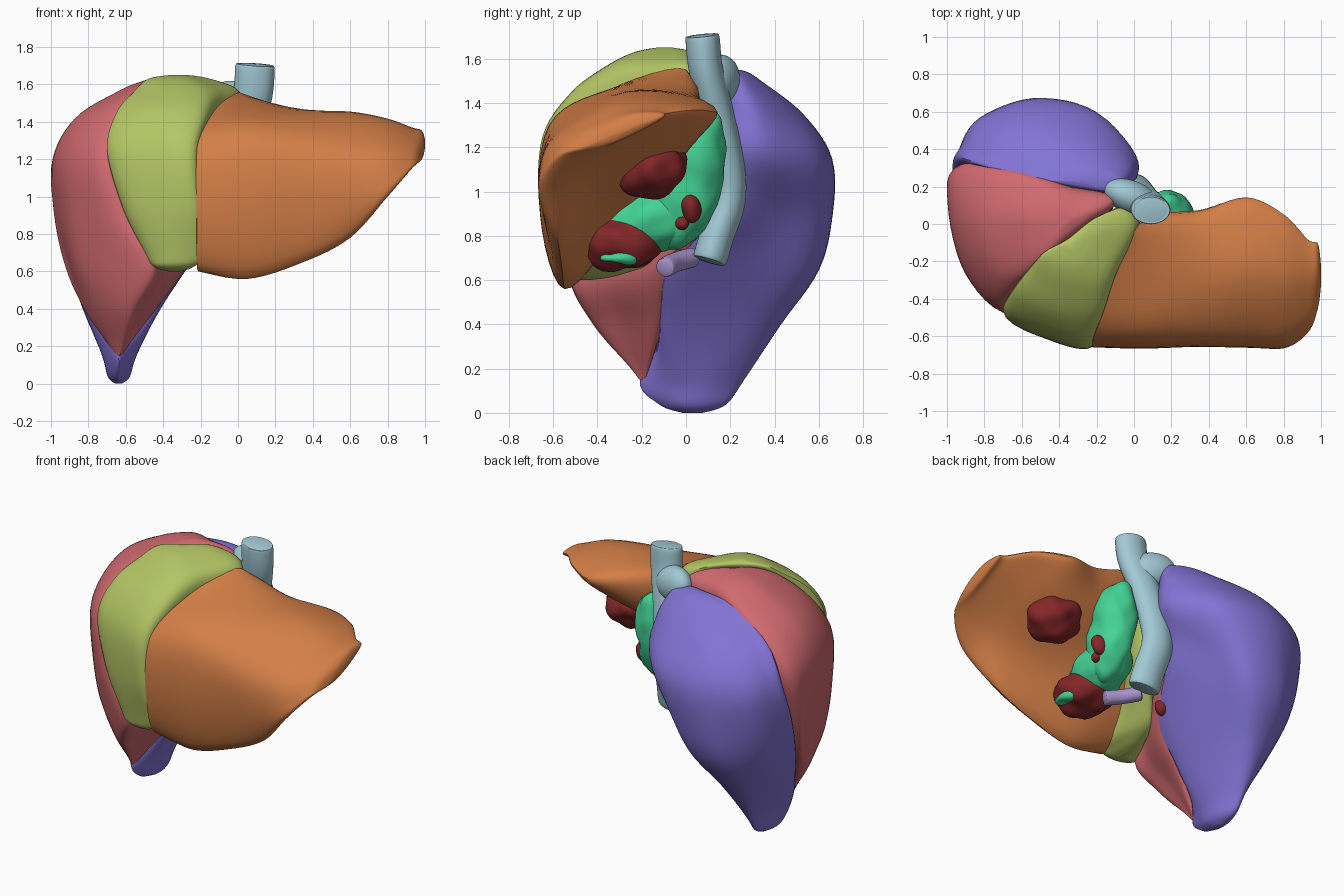
import bpy, bmesh, math
from mathutils import Vector, Euler, noise

cube = bpy.data.objects.get("Cube")
if cube:
    bpy.data.objects.remove(cube, do_unlink=True)


def material(name, r, g, b):
    """Flat material from display colour, stored as linear values."""
    lin = [((c / 255 + 0.055) / 1.055) ** 2.4 for c in (r, g, b)] + [1]
    mat = bpy.data.materials.new(name)
    mat.use_nodes = True
    mat.diffuse_color = lin
    mat.node_tree.nodes["Principled BSDF"].inputs["Base Color"].default_value = lin
    return mat


PURPLE = material("purple", 130, 115, 212)
PINK = material("rose", 208, 106, 111)
OLIVE = material("olive", 180, 197, 101)
ORANGE = material("orange", 212, 127, 71)
BLUE = material("pale_blue", 162, 201, 213)
GREEN = material("green", 67, 212, 149)
RED = material("dark_red", 132, 38, 41)
VIOLET = material("pale_violet", 168, 148, 205)


def finish(name, bm, mat):
    bmesh.ops.recalc_face_normals(bm, faces=bm.faces)
    me = bpy.data.meshes.new(name)
    bm.to_mesh(me)
    bm.free()
    me.materials.append(mat)
    me.shade_smooth()
    me.set_sharp_from_angle(angle=math.radians(40))
    obj = bpy.data.objects.new(name, me)
    bpy.context.collection.objects.link(obj)


def spline(pts, closed, steps=6):
    """Smooth curve through the points."""
    n = len(pts)
    pick = (lambda i: pts[i % n]) if closed else (lambda i: pts[max(0, min(n - 1, i))])
    out = []
    for i in range(n if closed else n - 1):
        a, b, c, d = (pick(i + k) for k in (-1, 0, 1, 2))
        for s in range(steps):
            t = s / steps
            out.append(0.5 * (2 * b + (c - a) * t + (2 * a - 5 * b + 4 * c - d) * t * t
                              + (3 * b - a - 3 * c + d) * t ** 3))
    if not closed:
        out.append(pts[-1].copy())
    return out


def loft(name, rings, mat):
    """Closed smooth skin over a stack of control rings."""
    rings = [spline(r, True) for r in rings]
    columns = [spline(list(c), False) for c in zip(*rings)]
    bm = bmesh.new()
    grid = [[bm.verts.new(p) for p in row] for row in zip(*columns)]
    n = len(columns)
    for lo, hi in zip(grid, grid[1:]):
        for i in range(n):
            j = (i + 1) % n
            bm.faces.new((lo[i], lo[j], hi[j], hi[i]))
    bm.faces.new(grid[0])
    bm.faces.new(grid[-1])
    finish(name, bm, mat)


def cap(ring, end, scale):
    """Two shrinking copies of an end ring that round a lobe off at a point."""
    mean = sum(ring, Vector()) / len(ring)
    end = Vector(end)
    return [[mean.lerp(end, t) + (p - mean) * s for p in ring]
            for t, s in ((.75, scale), (1, scale * .3))]


def upright(sections, bottom, top):
    """Lobe from level sections, rounded off at both ends."""
    rings = [[Vector((x, y, z)) for x, y in pts] for z, pts in sections]
    return cap(rings[0], *bottom)[::-1] + rings + cap(rings[-1], *top)


def tube(name, path, rx, ry, mat):
    pts = [Vector(p) for p in path]
    rings = []
    for i, p in enumerate(pts):
        axis = (pts[min(i + 1, len(pts) - 1)] - pts[max(i - 1, 0)]).normalized()
        side = Vector((0, 1, 0)).cross(axis).normalized()
        other = axis.cross(side)
        rings.append([p + side * rx * math.cos(k * math.pi / 4)
                      + other * ry * math.sin(k * math.pi / 4) for k in range(8)])
    start = pts[0] + (pts[0] - pts[1]).normalized() * .02
    end = pts[-1] + (pts[-1] - pts[-2]).normalized() * .02
    loft(name, cap(rings[0], start, .8)[::-1] + rings + cap(rings[-1], end, .8), mat)


def blob(name, centre, radii, mat, tilt=(0, 0, 0), bump=0.03):
    """Slightly lumpy ellipsoid."""
    bm = bmesh.new()
    bmesh.ops.create_icosphere(bm, subdivisions=4, radius=1)
    turn = Euler(tilt).to_matrix()
    for v in bm.verts:
        p = turn @ Vector(a * b for a, b in zip(v.co, radii)) + Vector(centre)
        v.co = p + v.co.normalized() * bump * noise.noise(p * 9)
    finish(name, bm, mat)


# Rear right lobe
loft("rear_right_lobe", upright([
    (.15, [(-.66, -.19), (-.72, -.05), (-.72, .1), (-.67, .25), (-.61, .24), (-.55, .1), (-.55, -.05), (-.62, -.19)]),
    (.4, [(-.79, -.02), (-.83, .12), (-.8, .28), (-.7, .41), (-.55, .41), (-.46, .22), (-.42, -.1), (-.6, -.08)]),
    (.65, [(-.89, .13), (-.91, .28), (-.84, .45), (-.66, .59), (-.43, .57), (-.34, .34), (-.26, -.08), (-.55, .06)]),
    (.9, [(-.93, .24), (-.94, .36), (-.84, .54), (-.58, .66), (-.31, .61), (-.2, .39), (-.13, .15), (-.5, .18)]),
    (1.15, [(-.92, .32), (-.91, .43), (-.8, .57), (-.51, .66), (-.19, .59), (.01, .34), (-.1, .15), (-.5, .24)]),
    (1.35, [(-.83, .31), (-.8, .38), (-.68, .48), (-.48, .53), (-.2, .47), (0, .31), (-.1, .15), (-.45, .23)]),
    (1.5, [(-.6, .25), (-.55, .28), (-.45, .32), (-.33, .34), (-.18, .32), (-.06, .25), (-.1, .17), (-.35, .2)]),
], ((-.64, .03, 0), .64), ((-.28, .23, 1.55), .6)), PURPLE)

# Front right lobe
loft("front_right_lobe", upright([
    (.4, [(-.79, -.03), (-.82, -.1), (-.74, -.28), (-.56, -.42), (-.5, -.28), (-.44, -.12), (-.6, -.09)]),
    (.62, [(-.89, .11), (-.9, 0), (-.82, -.3), (-.48, -.53), (-.4, -.38), (-.28, -.08), (-.55, .05)]),
    (.9, [(-.93, .23), (-.97, .08), (-.88, -.28), (-.61, -.5), (-.42, -.28), (-.12, .1), (-.5, .17)]),
    (1.2, [(-.92, .32), (-.99, .1), (-.9, -.25), (-.69, -.45), (-.45, -.2), (-.1, .12), (-.5, .24)]),
    (1.42, [(-.76, .3), (-.87, .08), (-.8, -.18), (-.64, -.33), (-.4, -.15), (-.1, .12), (-.42, .22)]),
    (1.56, [(-.5, .22), (-.64, .08), (-.62, -.08), (-.53, -.22), (-.35, -.1), (-.1, .12), (-.3, .18)]),
], ((-.64, -.19, .15), .3), ((-.37, .02, 1.64), .55)), PINK)

# Middle lobe
loft("middle_lobe", upright([
    (.7, [(-.5, -.52), (-.36, -.61), (-.18, -.59), (-.17, -.45), (-.2, -.2), (-.28, -.15), (-.4, -.36)]),
    (.95, [(-.62, -.5), (-.42, -.63), (-.21, -.65), (-.19, -.44), (-.06, -.1), (-.12, 0), (-.4, -.26)]),
    (1.25, [(-.7, -.46), (-.46, -.6), (-.24, -.64), (-.18, -.44), (0, -.02), (-.1, .08), (-.42, -.2)]),
    (1.45, [(-.65, -.36), (-.44, -.49), (-.2, -.5), (-.1, -.28), (.03, 0), (-.1, .08), (-.4, -.16)]),
    (1.57, [(-.55, -.23), (-.4, -.34), (-.2, -.34), (-.08, -.18), (0, 0), (-.1, .08), (-.34, -.1)]),
], ((-.33, -.48, .6), .62), ((-.31, -.1, 1.65), .6)), OLIVE)

# Left lobe: crescent sections along x, the first ones bent to meet the middle lobe
left = [[Vector((x + bend * (y + .65) ** 2, y, z)) for y, z in pts] for x, bend, pts in [
    (-.22, .58, [(-.54, .6), (-.65, .85), (-.62, 1.25), (-.35, 1.46), (0, 1.55), (0, 1.25), (-.28, .82)]),
    (.05, .2, [(-.55, .56), (-.66, .9), (-.62, 1.3), (-.35, 1.46), (.03, 1.5), (0, 1.2), (-.32, .82)]),
    (.35, 0, [(-.56, .65), (-.65, .95), (-.61, 1.28), (-.3, 1.45), (.05, 1.43), (0, 1.17), (-.36, .91)]),
    (.6, 0, [(-.58, .78), (-.66, 1), (-.6, 1.26), (-.25, 1.45), (.13, 1.38), (.01, 1.22), (-.4, 1)]),
    (.8, 0, [(-.63, 1), (-.66, 1.08), (-.58, 1.25), (-.28, 1.41), (.04, 1.38), (-.05, 1.29), (-.41, 1.11)]),
    (.93, 0, [(-.56, 1.15), (-.57, 1.18), (-.48, 1.27), (-.28, 1.36), (-.09, 1.36), (-.15, 1.3), (-.4, 1.18)]),
]]
loft("left_lobe", left + cap(left[-1], (1, -.28, 1.28), .7), ORANGE)

# Main vein and its widened root
tube("main_vein", [(.09, .075, 1.69), (.08, .09, 1.55), (.03, .14, 1.35), (-.01, .19, 1.1),
                   (-.02, .19, .95), (0, .14, .8), (.01, .11, .7)], .105, .077, BLUE)
blob("vein_root", (-.01, .14, 1.5), (.16, .09, .115), BLUE, (0, .3, -.4), 0)

# Tail lobe behind the left lobe
blob("tail_lobe", (.18, .01, 1.06), (.135, .16, .33), GREEN, (-.25, 0, 0))
blob("tail_lobe_base", (.14, -.15, .87), (.16, .26, .15), GREEN, (.25, 0, 0))

# Dark hollows on the underside, with small patches
blob("upper_hollow", (.5, -.155, 1.1), (.17, .16, .125), RED, (.3, 0, 0))
blob("lower_hollow", (.15, -.29, .77), (.18, .19, .13), RED)
blob("hollow_patch", (.28, -.31, .7), (.05, .08, .035), GREEN)
blob("tail_spot", (.29, .02, .93), (.05, .04, .065), RED)
blob("tail_lower_spot", (.28, -.02, .86), (.04, .03, .03), RED)
blob("rear_spot", (-.23, -.03, .7), (.04, .04, .06), RED)

# Short vessel at the base
tube("portal_vessel", [(.14, -.09, .66), (.06, -.05, .68), (-.02, .02, .7)], .045, .045, VIOLET)
